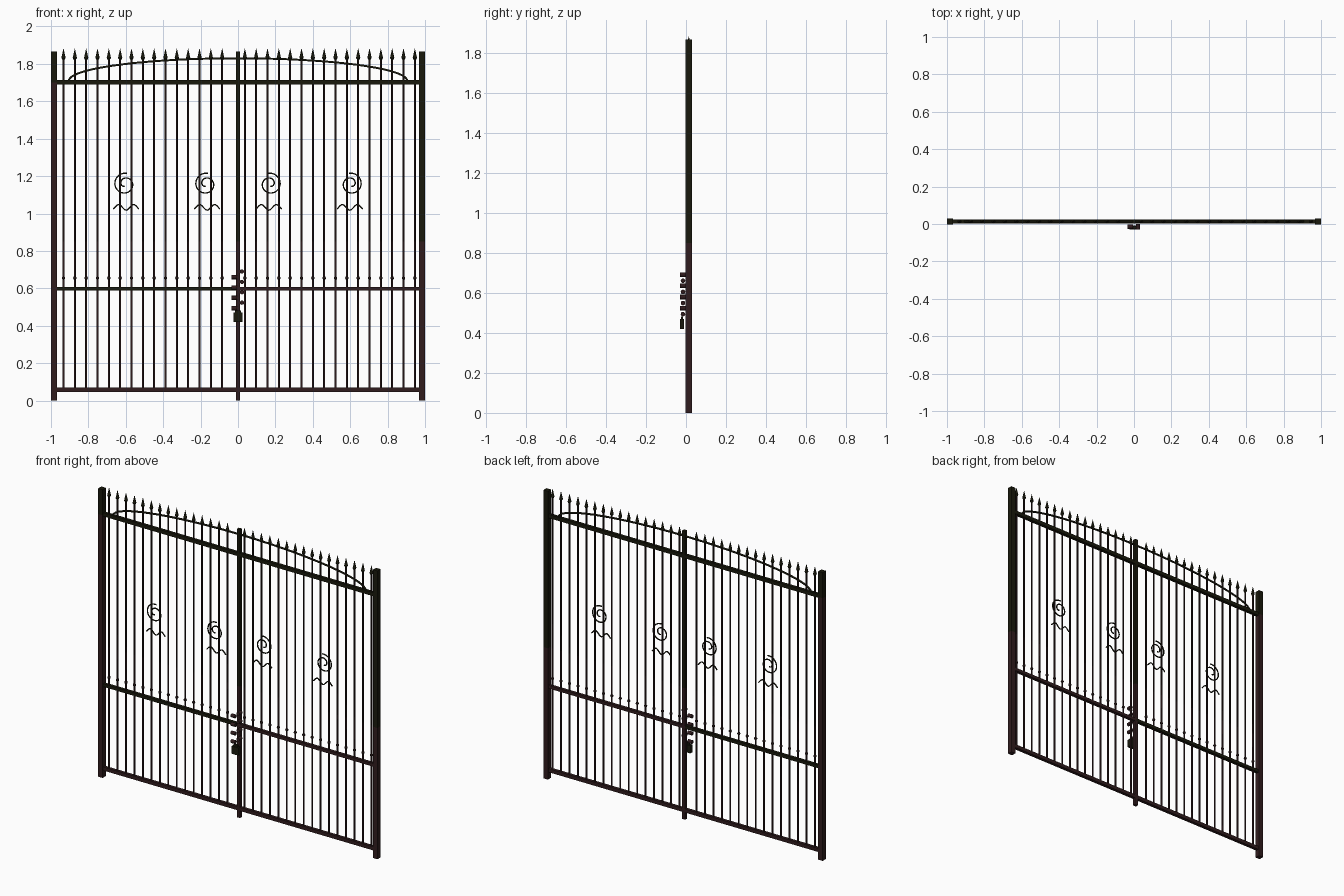
import bpy, bmesh, math
from mathutils import Matrix, Vector

if "Cube" in bpy.data.objects:
    bpy.data.objects.remove(bpy.data.objects["Cube"])

Y = 0.014  # depth plane of the gate


def material(name, rgb):
    m = bpy.data.materials.new(name)
    m.diffuse_color = (*rgb, 1)
    m.use_nodes = True
    m.node_tree.nodes["Principled BSDF"].inputs["Base Color"].default_value = m.diffuse_color
    return m


BLACK = material("green_black_iron", (0.0095, 0.0095, 0.0035))
BROWN = material("red_brown_iron", (0.030, 0.0115, 0.0125))
DARK = material("dark_brown_iron", (0.014, 0.0065, 0.006))


def finish(name, bm, cut=None, axis=2, smooth=False, upper=BLACK):
    """Make an object; brown below the cut along the axis, the upper colour above."""
    if cut is not None:
        no = Vector((0, 0, 0))
        no[axis] = 1
        bmesh.ops.bisect_plane(bm, geom=bm.verts[:] + bm.edges[:] + bm.faces[:],
                               plane_co=no * cut, plane_no=no)
        for f in bm.faces:
            f.material_index = 1 if f.calc_center_median()[axis] < cut else 0
    me = bpy.data.meshes.new(name)
    bm.to_mesh(me)
    bm.free()
    me.materials.append(upper)
    me.materials.append(BROWN)
    ob = bpy.data.objects.new(name, me)
    bpy.context.collection.objects.link(ob)
    if smooth:
        bpy.ops.object.select_all(action='DESELECT')
        ob.select_set(True)
        bpy.context.view_layer.objects.active = ob
        bpy.ops.object.shade_smooth_by_angle(angle=math.radians(50))
    return ob


def box(name, lo, hi, cut=None, axis=2):
    bm = bmesh.new()
    size = [b - a for a, b in zip(lo, hi)]
    mid = [(a + b) / 2 for a, b in zip(lo, hi)]
    bmesh.ops.create_cube(bm, size=1, matrix=Matrix.Translation(mid) @ Matrix.Diagonal((*size, 1)))
    return finish(name, bm, cut, axis)


def cone(bm, x, y, z0, z1, r0, r1, seg=8):
    bmesh.ops.create_cone(bm, cap_ends=True, segments=seg, radius1=r0, radius2=r1, depth=z1 - z0,
                          matrix=Matrix.Translation((x, y, (z0 + z1) / 2)))


def wire(name, points, radius):
    cu = bpy.data.curves.new(name, 'CURVE')
    cu.dimensions = '3D'
    cu.bevel_depth = radius
    cu.bevel_resolution = 1
    cu.use_fill_caps = True
    sp = cu.splines.new('POLY')
    sp.points.add(len(points) - 1)
    for p, (x, z) in zip(sp.points, points):
        p.co = (x, Y, z, 1)
    cu.materials.append(BLACK)
    ob = bpy.data.objects.new(name, cu)
    bpy.context.collection.objects.link(ob)
    bpy.ops.object.select_all(action='DESELECT')
    ob.select_set(True)
    bpy.context.view_layer.objects.active = ob
    bpy.ops.object.convert(target='MESH')


# Posts
box("left_post", (-1, Y - .016, 0), (-.968, Y + .016, 1.866), 1.70)
box("right_post", (.968, Y - .016, 0), (1, Y + .016, 1.866), 0.85)
box("center_post", (-.011, Y - .01, 0), (.011, Y + .01, 1.866), 0.85)

# Rails
box("top_rail", (-.97, Y - .01, 1.691), (.97, Y + .01, 1.714))
box("middle_rail_left", (-.97, Y - .01, .588), (0, Y + .01, .608))
box("middle_rail_right", (0, Y - .01, .588), (.97, Y + .01, .608), 2.0)
box("bottom_rail", (-.97, Y - .01, .046), (.97, Y + .01, .069), 2.0)

# Bars, spear tips and beads; the slot beside the center post stays empty
bars, tips, beads = bmesh.new(), bmesh.new(), bmesh.new()
for i in range(32):
    if i == 15:
        continue
    x = -.933 + i * .0606
    cone(bars, x, Y, .06, 1.83, .0055, .0055)
    cone(tips, x, Y, 1.822, 1.832, .006, .0115)
    cone(tips, x, Y, 1.832, 1.882, .0115, .0005)
    bmesh.ops.create_uvsphere(beads, u_segments=10, v_segments=6, radius=.0098,
                              matrix=Matrix.Translation((x, Y, .655)))
finish("vertical_bars", bars, 0.85, smooth=True, upper=DARK)
finish("spear_tips", tips, smooth=True)
finish("bar_beads", beads, smooth=True, upper=DARK)

# Arch above the top rail
wire("top_arch", [(-.904 * math.cos(math.pi * i / 64), 1.71 + .12 * math.sin(math.pi * i / 64))
                  for i in range(65)], .006)

# Scrolls and wavy ornaments, mirrored about the center
for side in (-1, 1):
    for n, cx in enumerate((.171, .604)):
        spiral, wave = [], []
        for i in range(49):
            t = i / 48
            a = math.radians(80 + 540 * t)
            r = .058 - .046 * t ** 1.5
            spiral.append((side * (cx - r * math.cos(a)), 1.158 + r * math.sin(a)))
        for i in range(25):
            u = -.068 + .136 * i / 24
            wave.append((side * (cx - .006) + u, 1.033 - .015 * math.cos(2 * math.pi * u / .08)))
        wire(f"scroll_{side}_{n}", spiral, .004)
        wire(f"wave_{side}_{n}", wave, .004)

# Chain: links alternate between lying across and pointing forward
chain = bmesh.new()
for i in range(4):
    for x, z, rot in ((-.021, .660, Matrix.Rotation(math.pi / 2, 4, 'Y')),
                      (.021, .690, Matrix.Rotation(math.pi / 2, 4, 'X'))):
        bmesh.ops.create_cone(chain, cap_ends=True, segments=12, radius1=.0115, radius2=.0115, depth=.03,
                              matrix=Matrix.Translation((x, -.015, z - .0555 * i)) @ rot)
finish("chain_links", chain, 2.0, smooth=True)

# Padlock
box("padlock_body", (-.025, -.03, .42), (.025, -.009, .47))
box("padlock_shackle", (-.015, -.025, .465), (.015, -.014, .482))
